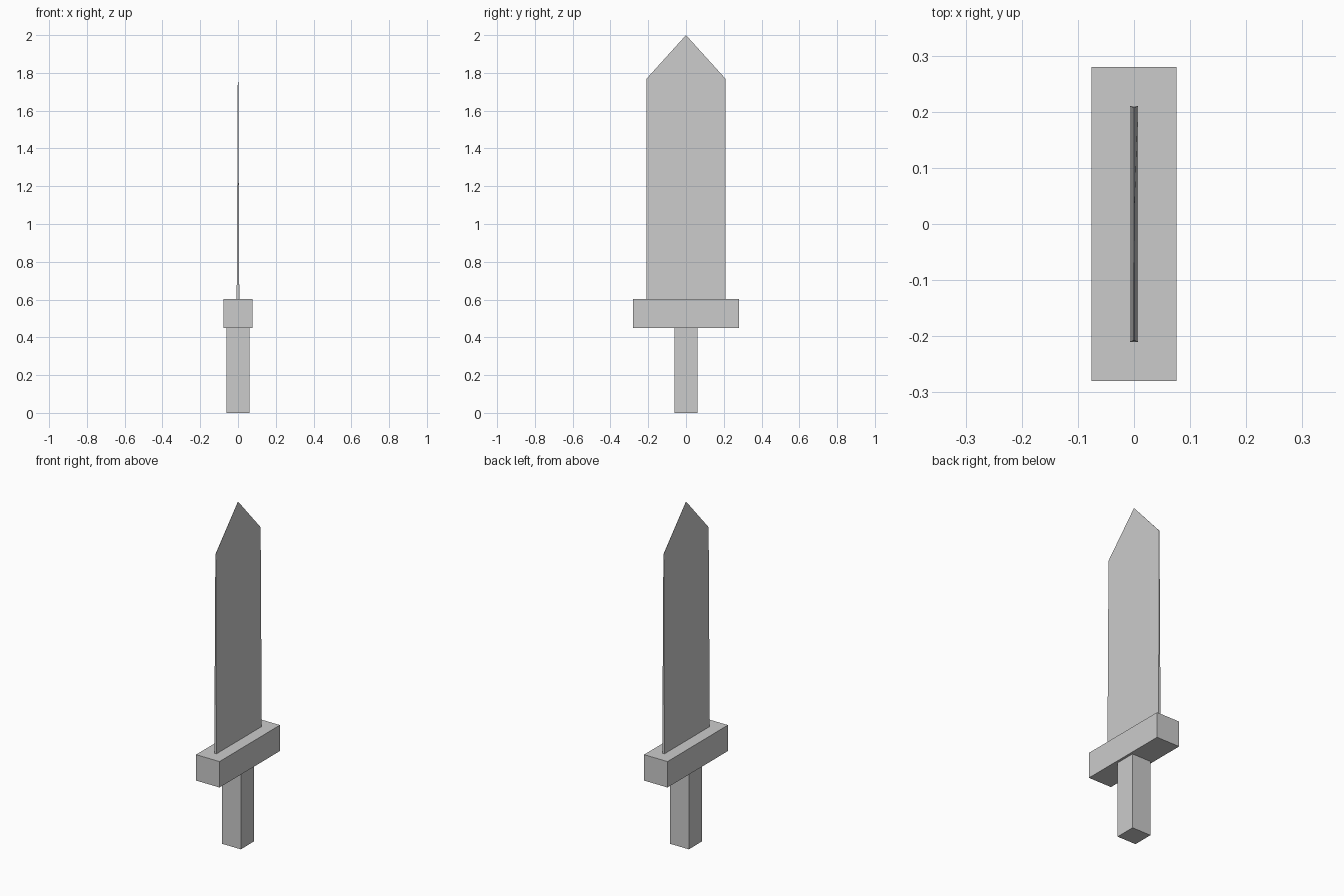
import bpy, bmesh

if "Cube" in bpy.data.objects:
    bpy.data.objects.remove(bpy.data.objects["Cube"])


def box(name, sx, sy, z0, z1):
    bm = bmesh.new()
    bmesh.ops.create_cube(bm, size=1)
    for v in bm.verts:
        v.co = (v.co.x * sx, v.co.y * sy, z0 if v.co.z < 0 else z1)
    return finish(name, bm)


def finish(name, bm):
    bmesh.ops.recalc_face_normals(bm, faces=bm.faces)
    mesh = bpy.data.meshes.new(name)
    bm.to_mesh(mesh)
    bm.free()
    obj = bpy.data.objects.new(name, mesh)
    bpy.context.collection.objects.link(obj)
    return obj


# Square grip and crossguard
box("grip", 0.123, 0.123, 0.0, 0.45)
box("crossguard", 0.152, 0.56, 0.45, 0.602)

# Blade: pointed outline whose thickness tapers evenly towards the tip
BASE, TIP, HALF_THICK = 0.602, 2.0, 0.007
outline = [(-0.21, BASE), (0.21, BASE), (0.208, 1.77), (0.0, TIP), (-0.208, 1.77)]
bm = bmesh.new()
sides = []
for s in (-1, 1):
    verts = []
    for y, z in outline:
        half = max(HALF_THICK * (TIP - z) / (TIP - BASE), 0.0001)
        verts.append(bm.verts.new((s * half, y, z)))
    bm.faces.new(verts)
    sides.append(verts)
a, b = sides
for i in range(len(outline)):
    j = (i + 1) % len(outline)
    bm.faces.new((a[i], a[j], b[j], b[i]))
finish("blade", bm)
